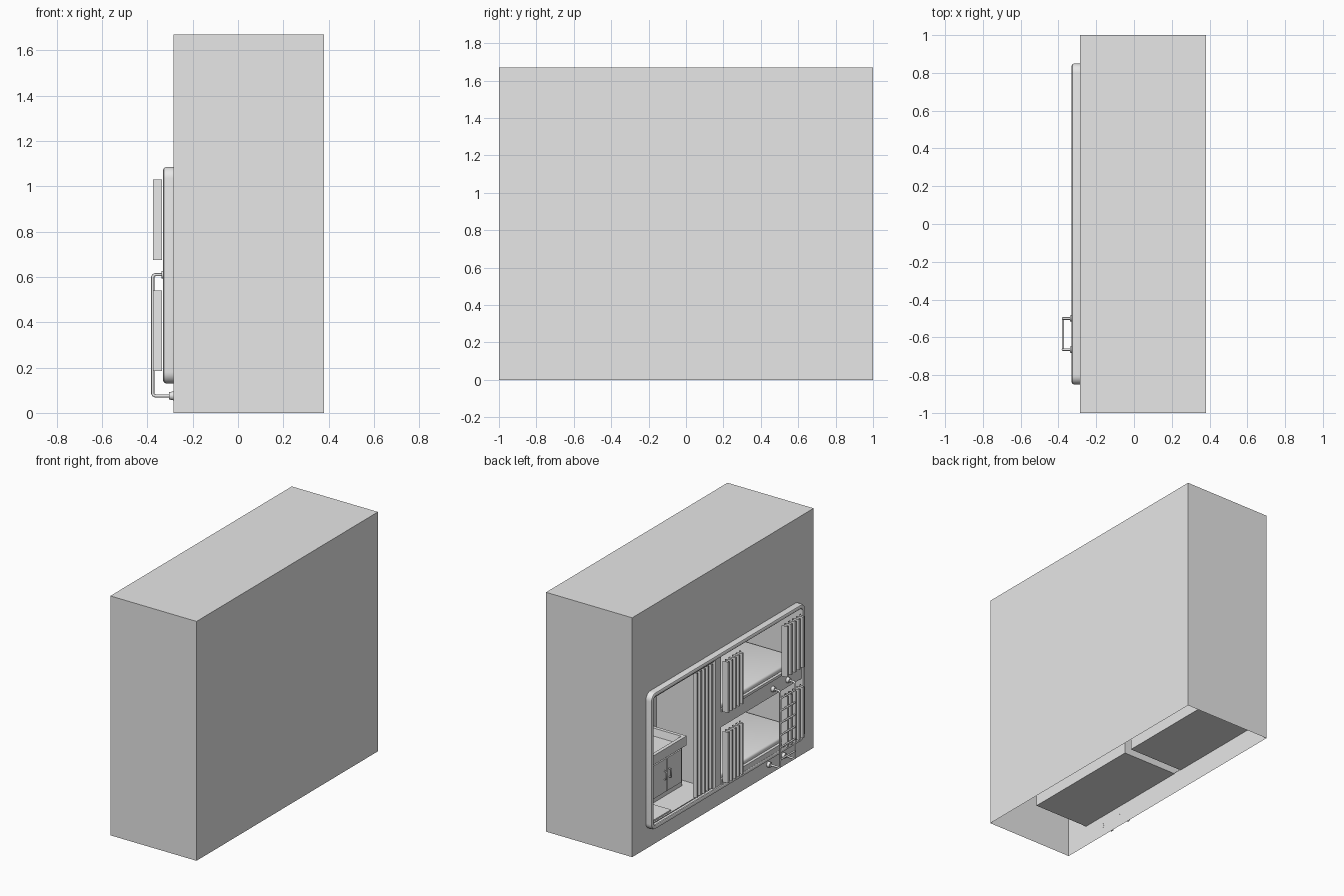
import bpy, bmesh, math
from mathutils import Vector, Matrix

if "Cube" in bpy.data.objects:
    bpy.data.objects.remove(bpy.data.objects["Cube"])

grey = bpy.data.materials.new("plain_grey")
grey.use_nodes = True
GREY = (0.8, 0.8, 0.8, 1)
grey.diffuse_color = GREY
grey.node_tree.nodes["Principled BSDF"].inputs["Base Color"].default_value = GREY


def finish(name, bm):
    mesh = bpy.data.meshes.new(name)
    bm.to_mesh(mesh)
    bm.free()
    obj = bpy.data.objects.new(name, mesh)
    bpy.context.collection.objects.link(obj)
    mesh.materials.append(grey)
    return obj


def smooth(obj):
    bpy.ops.object.select_all(action='DESELECT')
    obj.select_set(True)
    bpy.context.view_layer.objects.active = obj
    bpy.ops.object.shade_smooth_by_angle(angle=math.radians(35))


def box_bm(lo, hi):
    lo, hi = Vector(lo), Vector(hi)
    bm = bmesh.new()
    mat = Matrix.Translation((lo + hi) / 2) @ Matrix.Diagonal((*(hi - lo), 1))
    bmesh.ops.create_cube(bm, size=1, matrix=mat)
    bm.normal_update()
    return bm


def box(name, lo, hi, bevel=0):
    bm = box_bm(lo, hi)
    if bevel:
        bmesh.ops.bevel(bm, geom=bm.edges[:], offset=bevel, segments=3,
                        profile=0.5, affect='EDGES')
    obj = finish(name, bm)
    if bevel:
        smooth(obj)
    return obj


def open_box(name, lo, hi, directions, inward=False):
    bm = box_bm(lo, hi)
    gone = [f for f in bm.faces
            if any(f.normal.dot(Vector(d)) > 0.9 for d in directions)]
    bmesh.ops.delete(bm, geom=gone, context='FACES')
    if inward:
        bmesh.ops.reverse_faces(bm, faces=bm.faces[:])
    return finish(name, bm)


def holed_wall(name, x, outer, holes):
    """Sheet facing -x; rectangles are (y0, y1, z0, z1)."""
    ys = sorted({v for r in [outer] + holes for v in r[:2]})
    zs = sorted({v for r in [outer] + holes for v in r[2:]})
    bm = bmesh.new()
    for a, b in zip(ys, ys[1:]):
        for c, d in zip(zs, zs[1:]):
            y, z = (a + b) / 2, (c + d) / 2
            if any(h[0] < y < h[1] and h[2] < z < h[3] for h in holes):
                continue
            bm.faces.new([bm.verts.new((x, *p)) for p in
                          ((a, c), (a, d), (b, d), (b, c))])
    bmesh.ops.remove_doubles(bm, verts=bm.verts[:], dist=1e-5)
    bmesh.ops.dissolve_limit(bm, angle_limit=0.01, verts=bm.verts[:], edges=bm.edges[:])
    return finish(name, bm)


def tube(name, points, radius):
    curve = bpy.data.curves.new(name, 'CURVE')
    curve.dimensions = '3D'
    curve.bevel_depth = radius
    curve.bevel_resolution = 2
    curve.use_fill_caps = True
    spline = curve.splines.new('POLY')
    spline.points.add(len(points) - 1)
    for p, co in zip(spline.points, points):
        p.co = (*co, 1)
    obj = bpy.data.objects.new(name, curve)
    bpy.context.collection.objects.link(obj)
    curve.materials.append(grey)
    return obj


def curtain(name, y0, y1, z0, z1, x0, x1, pleats):
    """Thin pleated sheet."""
    bm = bmesh.new()
    n = pleats * 4
    previous = None
    for i in range(n + 1):
        x = x0 if i % 4 in (0, 1) else x1
        y = y0 + (y1 - y0) * (i + (0.35 if i % 2 else 0)) / (n + 0.35)
        pair = [bm.verts.new((x, y, z)) for z in (z0, z1)]
        if previous:
            bm.faces.new((previous[0], previous[1], pair[1], pair[0]))
        previous = pair
    return finish(name, bm)


# Outer shell, open underneath, with the front wall cut for the frame
WALL, PANEL, BACK = -0.285, -0.318, 0.135
open_box("shell", (WALL, -1, 0), (0.38, 1, 1.67), [(0, 0, -1), (-1, 0, 0)])
holed_wall("shell_front_wall", WALL, (-1, 1, 0, 1.67), [(-0.83, 0.83, 0.15, 1.065)])

# Rounded raised rim
bm = bmesh.new()
rings = []
for inset, x in ((0, WALL), (0, -0.318), (0.004, -0.326), (0.012, -0.33),
                 (0.022, -0.33), (0.028, -0.326), (0.03, PANEL)):
    ring = []
    for k, (sy, sz) in enumerate(((1, 1), (-1, 1), (-1, -1), (1, -1))):
        cy, cz = sy * 0.8, 0.6075 + sz * 0.4275
        for j in range(7):
            a = math.radians(90 * k + 15 * j)
            r = 0.05 - inset
            ring.append(bm.verts.new((x, cy + r * math.cos(a), cz + r * math.sin(a))))
    rings.append(ring)
for r0, r1 in zip(rings, rings[1:]):
    for i in range(len(r0)):
        j = (i + 1) % len(r0)
        bm.faces.new((r0[i], r0[j], r1[j], r1[i]))
bmesh.ops.recalc_face_normals(bm, faces=bm.faces[:])
smooth(finish("frame_rim", bm))

# Panel and the three alcoves behind it
washroom = (0.13, 0.815, 0.145, 1.055)
lower = (-0.825, 0.07, 0.145, 0.56)
upper = (-0.825, 0.07, 0.665, 1.05)
holed_wall("front_panel", PANEL, (-0.83, 0.83, 0.14, 1.07), [washroom, lower, upper])
for name, (y0, y1, z0, z1) in (("washroom_alcove", washroom),
                               ("lower_bunk_alcove", lower), ("upper_bunk_alcove", upper)):
    open_box(name, (PANEL, y0, z0), (BACK, y1, z1), [(-1, 0, 0)], True)

# Bunks: mattress, sill and a pair of curtains each
for name, base in (("lower", 0.145), ("upper", 0.635)):
    z = max(base, 0.145) + 0.003
    floor = z if name == "lower" else 0.667
    box(name + "_mattress", (-0.30, -0.815, floor), (0.13, 0.06, base + 0.075), 0.015)
    box(name + "_sill", (-0.325, -0.82, floor), (-0.305, 0.065, base + 0.05))
    for side, y0, y1 in (("left", -0.12, 0.08), ("right", -0.79, -0.57)):
        curtain(f"{name}_{side}_curtain", y0, y1, base + 0.04, base + 0.395,
                -0.335, -0.375, 5)

# Washroom curtain and its rail
curtain("washroom_curtain", 0.135, 0.34, 0.165, 1.035, -0.29, -0.316, 5)
tube("washroom_rail", [(-0.303, 0.13, 1.042), (-0.303, 0.815, 1.042)], 0.006)

# Vanity: cabinet, doors, handles, basin and tap
box("cabinet", (-0.11, 0.2, 0.147), (0.13, 0.56, 0.43))
for i, y in enumerate((0.22, 0.385)):
    box(f"cabinet_door_{i}", (-0.118, y, 0.18), (-0.11, y + 0.155, 0.41))
    hy = y + (0.135 if i == 0 else 0.02)
    tube(f"door_handle_{i}", [(-0.118, hy, 0.27), (-0.135, hy, 0.275),
                              (-0.135, hy, 0.325), (-0.118, hy, 0.33)], 0.005)
bm = box_bm((-0.135, 0.185, 0.43), (0.133, 0.575, 0.495))
top = [f for f in bm.faces if f.normal.z > 0.9]
bmesh.ops.inset_region(bm, faces=top, thickness=0.035)
bmesh.ops.inset_region(bm, faces=top, thickness=0.015, depth=-0.05)
finish("basin", bm)
tube("tap", [(0.115, 0.38, 0.49), (0.115, 0.38, 0.58), (0.105, 0.38, 0.6),
             (0.06, 0.38, 0.6), (0.045, 0.38, 0.575)], 0.01)

# Floor mat
box("floor_mat", (-0.27, 0.55, 0.146), (-0.05, 0.8, 0.156))

# Ladder with wall mounts
RAIL = -0.376
for side, y in (("left", -0.5), ("right", -0.665)):
    tube(side + "_ladder_rail",
         [(-0.32, y, 0.61), (-0.365, y, 0.61), (-0.373, y, 0.607), (RAIL, y, 0.6),
          (RAIL, y, 0.085), (-0.373, y, 0.078), (-0.365, y, 0.075), (WALL, y, 0.075)], 0.007)
    for place, x, z in (("top", -0.328, 0.61), ("bottom", -0.294, 0.075)):
        bm = bmesh.new()
        bmesh.ops.create_cone(bm, cap_ends=True, segments=16, radius1=0.02, radius2=0.016,
                              depth=0.02, matrix=Matrix.Translation((x, y, z))
                              @ Matrix.Rotation(-math.pi / 2, 4, 'Y'))
        smooth(finish(f"{side}_{place}_mount", bm))
for i in range(6):
    z = 0.13 + i * 0.085
    tube(f"rung_{i}", [(RAIL, -0.5, z), (RAIL, -0.665, z)], 0.006)
